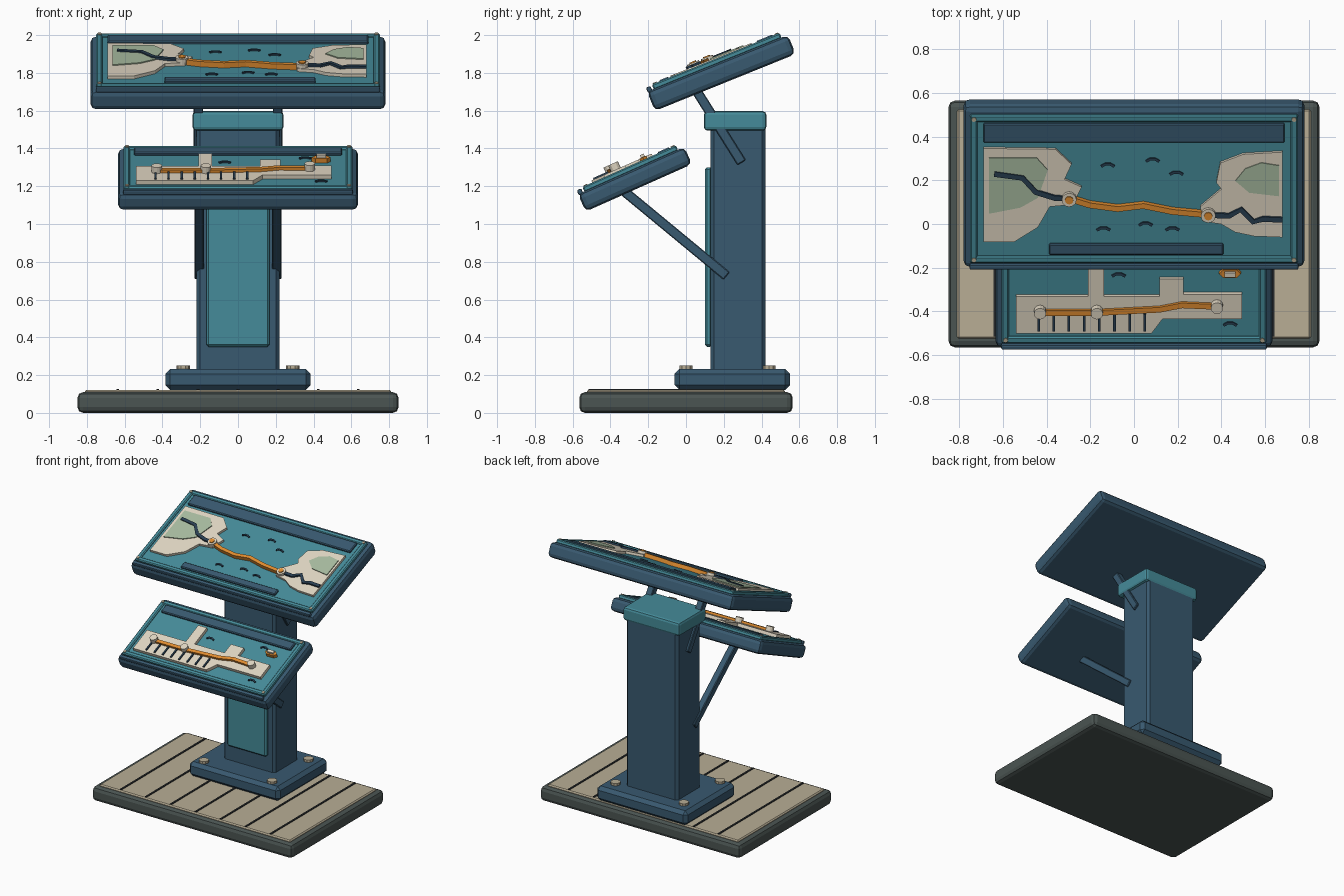
import bpy, bmesh, math
from mathutils import Matrix, Vector

if "Cube" in bpy.data.objects:
    bpy.data.objects.remove(bpy.data.objects["Cube"], do_unlink=True)


def material(name, *rgb):
    m = bpy.data.materials.new(name)
    m.use_nodes = True
    m.diffuse_color = (*rgb, 1)
    m.node_tree.nodes["Principled BSDF"].inputs["Base Color"].default_value = (*rgb, 1)
    return m


NAVY = material("navy metal", .04, .10, .16)
TEAL = material("teal", .06, .26, .32)
CREAM = material("cream", .74, .67, .54)
DECK = material("weathered tan", .48, .42, .30)
GREEN = material("sage green", .39, .50, .35)
ORANGE = material("orange", .76, .27, .03)
SLATE = material("dark slate", .07, .09, .085)
GROOVE = material("groove black", .02, .023, .025)
INK = material("ink blue", .022, .05, .085)
WORLD = Matrix.Identity(4)


def finish(name, bm, mat, frame, bevel=0, segments=2):
    bmesh.ops.recalc_face_normals(bm, faces=bm.faces)
    mesh = bpy.data.meshes.new(name)
    bm.to_mesh(mesh)
    bm.free()
    mesh.materials.append(mat)
    ob = bpy.data.objects.new(name, mesh)
    bpy.context.collection.objects.link(ob)
    ob.matrix_world = frame
    if bevel:
        mod = ob.modifiers.new("bevel", "BEVEL")
        mod.width, mod.segments = bevel, segments
    return ob


def box(name, x, y, z, mat, frame=WORLD, bevel=0, segments=2):
    """Box from (low, high) ranges on each axis."""
    bm = bmesh.new()
    bmesh.ops.create_cube(bm, size=1)
    for v in bm.verts:
        v.co = [r[0] if c < 0 else r[1] for c, r in zip(v.co, (x, y, z))]
    return finish(name, bm, mat, frame, bevel, segments)


def prism(name, pts, z, mat, frame=WORLD, bevel=0):
    bm = bmesh.new()
    face = bm.faces.new([bm.verts.new((p[0], p[1], z[0])) for p in pts])
    top = bmesh.ops.extrude_face_region(bm, geom=[face])["geom"]
    for v in top:
        if isinstance(v, bmesh.types.BMVert):
            v.co.z = z[1]
    return finish(name, bm, mat, frame, bevel, 1)


def disc(name, x, y, r, z, mat, frame=WORLD, sides=12):
    ring = [(x + r * math.cos(math.tau * i / sides), y + r * math.sin(math.tau * i / sides))
            for i in range(sides)]
    return prism(name, ring, z, mat, frame)


def ribbon(name, pts, width, z, mat, frame):
    """Flat band of constant width along a path."""
    pts = [Vector(p) for p in pts]
    left, right = [], []
    for i, p in enumerate(pts):
        d = (pts[min(i + 1, len(pts) - 1)] - pts[max(i - 1, 0)]).normalized()
        side = Vector((-d.y, d.x)) * width / 2
        left.append(p + side)
        right.append(p - side)
    return prism(name, left + right[::-1], z, mat, frame)


def strut(name, x, start, end):
    """Square bar between two (y, z) points."""
    a, b = Vector((x, *start)), Vector((x, *end))
    frame = Matrix.Translation((a + b) / 2) @ (b - a).to_track_quat("Z", "X").to_matrix().to_4x4()
    half = (b - a).length / 2
    box(name, (-.026, .026), (-.026, .026), (-half, half), NAVY, frame, .005, 1)


# Platform with plank grooves
box("platform", (-.85, .85), (-.565, .565), (0, .11), SLATE, bevel=.03)
box("deck", (-.81, .81), (-.525, .525), (.1, .122), DECK, bevel=.008, segments=1)
for i in range(-3, 4):
    x = i * .212
    box("plank_groove", (x - .007, x + .007), (-.515, .515), (.115, .127), GROOVE)

# Pedestal
box("foot_flange", (-.385, .385), (-.06, .55), (.122, .232), NAVY, bevel=.025, segments=1)
for x in (-.29, .29):
    for y in (0, .44):
        disc("flange_bolt", x, y, .035, (.22, .25), DECK, sides=10)
box("column", (-.22, .22), (.13, .42), (.2, 1.55), NAVY, bevel=.018, segments=1)
box("column_cap", (-.24, .24), (.095, .425), (1.495, 1.597), TEAL, bevel=.018)
box("front_panel", (-.167, .167), (.1, .14), (.35, 1.3), TEAL, bevel=.012, segments=1)
for side in (-1, 1):
    strut("lower_strut", side * .205, (-.36, 1.2), (.215, .725))
    strut("upper_strut", side * .21, (.04, 1.73), (.295, 1.325))


def tilted_panel(name, centre, degrees, half_w, half_l, thick):
    """Slab with face plate, rails, screws and lip; returns its face frame."""
    frame = Matrix.Translation((0, *centre)) @ Matrix.Rotation(math.radians(degrees), 4, "X")
    frame = frame @ Matrix.Translation((0, 0, thick / 2))
    w, l = half_w - .047, half_l - .055
    box(name + "_slab", (-half_w, half_w), (-half_l, half_l), (-thick, 0), NAVY, frame, .028)
    box(name + "_face", (-w, w), (-l, l), (-.01, .014), TEAL, frame)
    for s in (-1, 1):
        box(name + "_side_rail", sorted((s * (w - .016), s * (w + .018))), (-l - .018, l + .018),
            (-.005, .026), TEAL, frame, .007, 1)
        box(name + "_cross_rail", (-w, w), sorted((s * (l - .016), s * (l + .018))),
            (-.005, .025), TEAL, frame, .007, 1)
        for t in (-1, 1):
            disc(name + "_screw", s * w, t * l, .011, (.02, .031), DECK, frame, 8)
    box(name + "_front_lip", (-w - .02, w + .02), (-half_l + .002, -half_l + .028),
        (-.008, .022), NAVY, frame, .008)
    return frame


def plan_to_face(points, y0, degrees):
    """Turn level plan points into points on a tilted face."""
    return [(x, (y - y0) / math.cos(math.radians(degrees))) for x, y in points]


def waves(points, frame):
    for x, y in points:
        arc = [(x + dx, y + dy) for dx, dy in ((-.03, -.006), (-.012, .005), (.012, .005), (.03, -.006))]
        ribbon("wave_mark", arc, .012, (.01, .022), INK, frame)


# Upper panel: strait between two coasts
upper = tilted_panel("upper", (.1875, 1.8), 22, .78, .402, .11)
up = lambda *pts: plan_to_face(pts, .156, 22)
box("upper_header", (-.69, .69), (.232, .328), (.01, .032), NAVY, upper, .006, 1)
box("upper_caption", (-.39, .41), (-.322, -.268), (.01, .032), NAVY, upper, .006, 1)
prism("west_coast", up((-.69, .347), (-.36, .343), (-.286, .274), (-.318, .205), (-.24, .17),
                       (-.28, .09), (-.386, .08), (-.44, -.014), (-.55, -.082), (-.69, -.082)),
      (.01, .032), CREAM, upper)
prism("east_coast", up((.68, .33), (.5, .32), (.395, .28), (.377, .19), (.4, .16), (.304, .08),
                       (.313, .014), (.4, 0), (.464, -.037), (.55, -.055), (.68, -.06)),
      (.01, .032), CREAM, upper)
prism("west_hills", up((-.665, .306), (-.446, .306), (-.395, .25), (-.44, .123), (-.52, .078),
                       (-.665, .05)), (.03, .038), GREEN, upper)
prism("east_hills", up((.51, .256), (.583, .283), (.665, .27), (.665, .13), (.528, .146),
                       (.464, .2)), (.03, .038), GREEN, upper)
ribbon("west_road", up((-.64, .233), (-.51, .215), (-.45, .15), (-.363, .123), (-.3, .12)),
       .024, (.03, .045), INK, upper)
ribbon("east_road", up((.34, .045), (.436, .041), (.49, .07), (.546, .014), (.59, .027), (.68, .023)),
       .024, (.03, .045), INK, upper)
ribbon("crossing_route", up((-.3, .12), (-.203, .09), (-.075, .073), (.043, .087), (.176, .06),
                            (.34, .045)), .026, (.012, .044), ORANGE, upper)
for x, y in up((-.297, .118), (.34, .045)):
    disc("terminal_ring", x, y, .034, (.02, .052), CREAM, upper)
    disc("terminal_dot", x, y, .019, (.05, .058), ORANGE, upper)
waves(up((-.12, .265), (.085, .288), (.194, .228), (-.14, -.027), (.053, -.005), (.176, -.027)), upper)

# Lower panel: harbour quay with piers and a boat
lower = tilted_panel("lower", (-.27, 1.237), 24, .635, .308, .1)
low = lambda *pts: plan_to_face(pts, -.304, 24)
box("lower_header", (-.55, .55), (.165, .235), (.01, .032), NAVY, lower, .006, 1)
prism("quay", low((-.54, -.33), (-.21, -.33), (-.21, -.18), (-.137, -.18), (-.137, -.33),
                  (.117, -.33), (.117, -.25), (.226, -.25), (.226, -.32), (.495, -.32),
                  (.495, -.434), (.13, -.434), (.08, -.5), (-.54, -.5)),
      (.01, .038), CREAM, lower)
ribbon("harbour_route", low((-.43, -.4), (-.17, -.4), (.117, -.385), (.22, -.365), (.38, -.372)),
       .026, (.03, .055), ORANGE, lower)
for x, y in low((-.43, -.395), (-.17, -.395), (.38, -.37)):
    disc("harbour_marker", x, y, .028, (.03, .074), CREAM, lower)
for i in range(8):
    x = -.437 + i * .0695
    box("pier", (x - .006, x + .006), (-.2, -.115), (.03, .046), INK, lower)
prism("boat_hull", [(.39, .085), (.41, .065), (.47, .065), (.49, .085), (.47, .105), (.41, .105)],
      (.012, .04), ORANGE, lower)
box("boat_cabin", (.415, .465), (.075, .097), (.035, .056), CREAM, lower)
waves(low((-.07, -.24), (.355, -.19), (.44, -.465)), lower)
